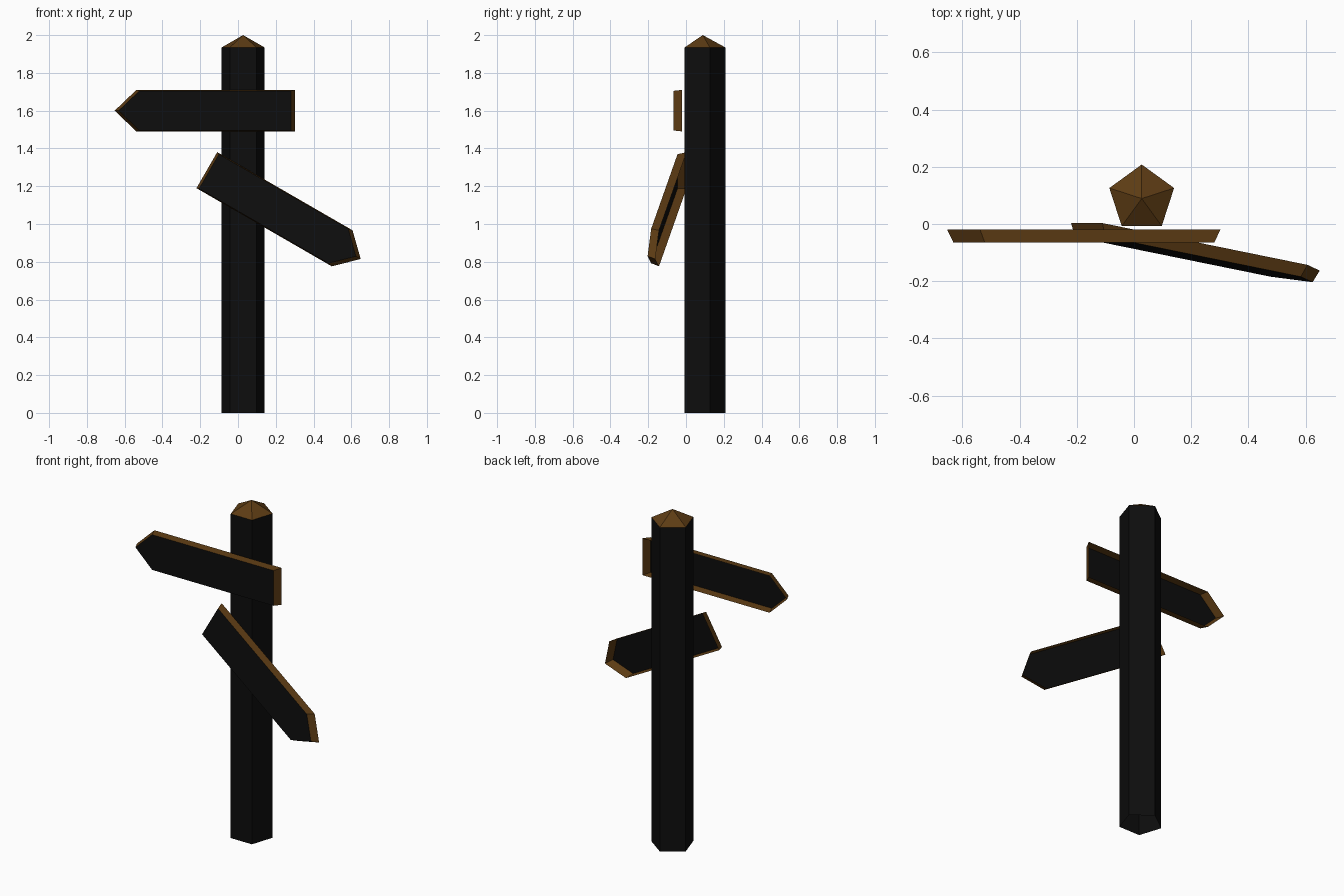
import bpy
import bmesh
from math import radians, sin, cos, tau
from mathutils import Matrix

cube = bpy.data.objects.get("Cube")
if cube:
    bpy.data.objects.remove(cube, do_unlink=True)


def make_material(name, color):
    mat = bpy.data.materials.new(name)
    mat.use_nodes = True
    mat.diffuse_color = color
    mat.node_tree.nodes["Principled BSDF"].inputs["Base Color"].default_value = color
    return mat


black = make_material("charred black", (0.004, 0.004, 0.004, 1))
brown = make_material("wood brown", (0.11, 0.045, 0.007, 1))


def make_object(name, bm, matrix, *materials):
    mesh = bpy.data.meshes.new(name)
    bm.to_mesh(mesh)
    bm.free()
    obj = bpy.data.objects.new(name, mesh)
    obj.matrix_world = matrix
    for mat in materials:
        mesh.materials.append(mat)
    bpy.context.collection.objects.link(obj)
    return obj


def ring(bm, points):
    return [bm.verts.new(p) for p in points]


def bridge(bm, a, b):
    n = len(a)
    return [bm.faces.new((a[i], a[(i + 1) % n], b[(i + 1) % n], b[i])) for i in range(n)]


# Five-sided post, open underneath, with a pyramid cap
POST_TOP, RADIUS, SIDES = 1.935, 0.119, 5
centre = Matrix.Translation((0.027, 0.089, 0))


def pentagon(z):
    angles = [tau * (i / SIDES + 0.25) for i in range(SIDES)]
    return [(RADIUS * cos(a), RADIUS * sin(a), z) for a in angles]


bm = bmesh.new()
bridge(bm, ring(bm, pentagon(0)), ring(bm, pentagon(POST_TOP)))
make_object("post", bm, centre, black)

bm = bmesh.new()
base = ring(bm, pentagon(POST_TOP))
apex = bm.verts.new((0, 0, 2))
for i in range(SIDES):
    bm.faces.new((base[i], base[(i + 1) % SIDES], apex))
make_object("post_cap", bm, centre, brown)


# Arrow boards: hollow, open at the back, with a slightly smaller front face
LENGTH, SHOULDER, HALF, DEPTH, TAPER = 0.955, 0.84, 0.11, 0.045, 0.955


def arrow_board(name, matrix, direction):
    outline = [(0, -HALF), (SHOULDER, -HALF), (LENGTH, 0), (SHOULDER, HALF), (0, HALF)]
    mid = LENGTH / 2
    bm = bmesh.new()
    back = ring(bm, [(direction * x, 0, z) for x, z in outline])
    front = ring(bm, [(direction * (mid + (x - mid) * TAPER), -DEPTH, z * TAPER)
                      for x, z in outline])
    face = bm.faces.new(front)
    for side in bridge(bm, back, front):
        side.material_index = 1
    bmesh.ops.recalc_face_normals(bm, faces=bm.faces)
    face.normal_update()
    if face.normal.y > 0:
        bmesh.ops.reverse_faces(bm, faces=bm.faces)
    make_object(name, bm, matrix, black, brown)


arrow_board("upper_arrow_board", Matrix.Translation((0.302, -0.02, 1.6)), -1)
tilt = Matrix.Rotation(radians(30), 4, 'Y') @ Matrix.Rotation(radians(-10), 4, 'Z')
arrow_board("lower_arrow_board", Matrix.Translation((-0.165, 0.003, 1.285)) @ tilt, 1)
